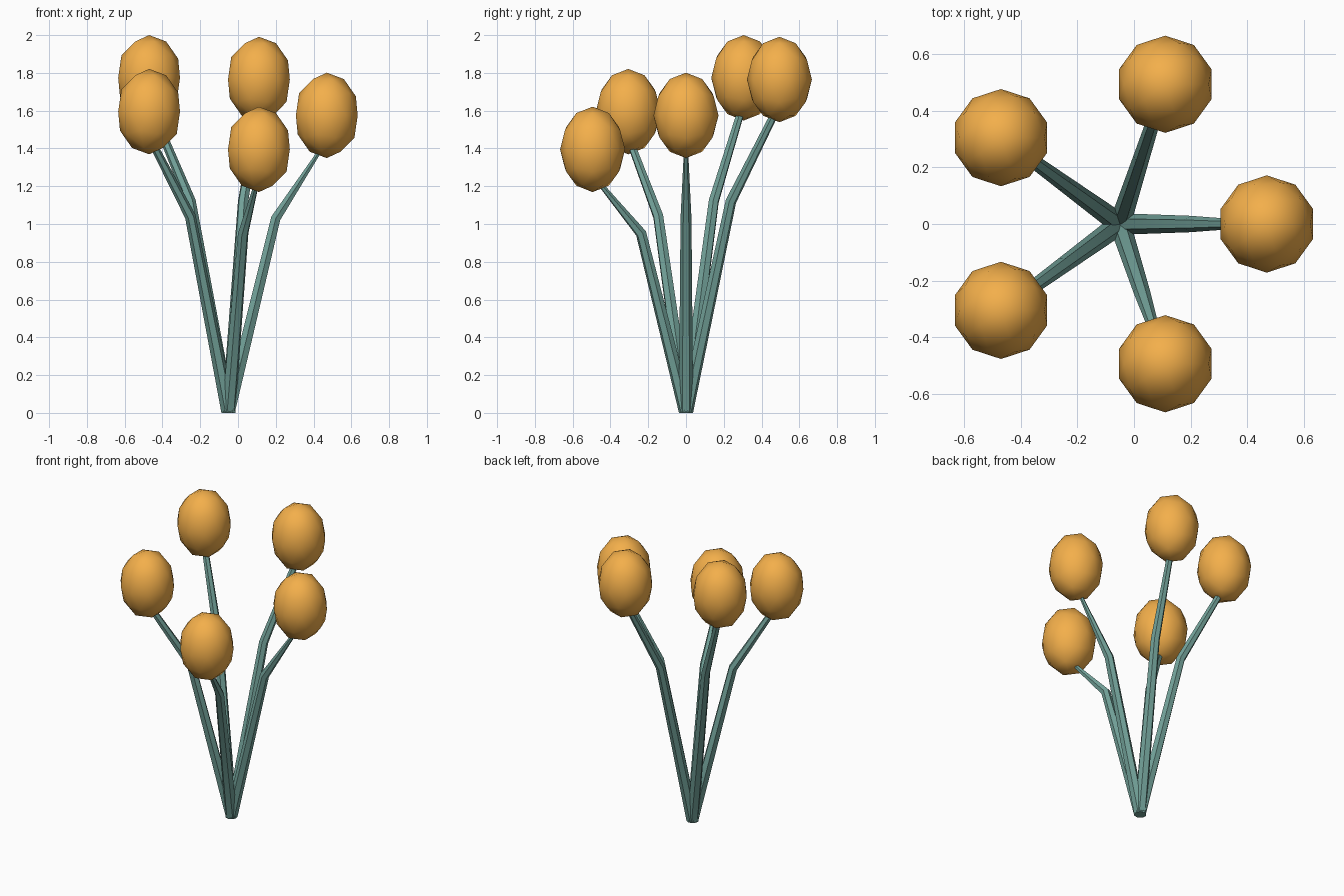
import bpy, bmesh, math
from mathutils import Vector, Matrix

if "Cube" in bpy.data.objects:
    bpy.data.objects.remove(bpy.data.objects["Cube"])


def material(name, color):
    m = bpy.data.materials.new(name)
    m.diffuse_color = color
    m.use_nodes = True
    m.node_tree.nodes["Principled BSDF"].inputs["Base Color"].default_value = m.diffuse_color
    return m


GREEN = material("stem_green", (0.17, 0.36, 0.32, 1))
ORANGE = material("blossom_orange", (0.90, 0.43, 0.07, 1))


def finish(bm, name, mat):
    bmesh.ops.recalc_face_normals(bm, faces=bm.faces)
    for f in bm.faces:
        f.smooth = True
    me = bpy.data.meshes.new(name)
    bm.to_mesh(me)
    bm.free()
    me.materials.append(mat)
    ob = bpy.data.objects.new(name, me)
    bpy.context.collection.objects.link(ob)
    return ob


def stem(name, path, radii, axes, side, sides=6):
    # Tapered tube: one ring per path point, each ring facing its axis
    bm = bmesh.new()
    rings = []
    for p, r, ax in zip(path, radii, axes):
        out = side.cross(ax).normalized()
        rings.append([bm.verts.new(p + r * (math.cos(t) * side + math.sin(t) * out))
                      for t in (2 * math.pi * i / sides for i in range(sides))])
    for a, b in zip(rings, rings[1:]):
        for i in range(sides):
            j = (i + 1) % sides
            bm.faces.new((a[i], a[j], b[j], b[i]))
    bm.faces.new(rings[0])
    bm.faces.new(rings[-1])
    ob = finish(bm, name, GREEN)
    bpy.ops.object.select_all(action='DESELECT')
    ob.select_set(True)
    bpy.context.view_layer.objects.active = ob
    bpy.ops.object.shade_smooth_by_angle(angle=math.radians(40))


def blossom(name, centre, yaw):
    # Low-poly egg
    bm = bmesh.new()
    mat = (Matrix.Translation(centre) @ Matrix.Rotation(yaw, 4, 'Z')
           @ Matrix.Diagonal((0.172, 0.172, 0.226, 1)))
    bmesh.ops.create_icosphere(bm, subdivisions=2, radius=1, matrix=mat)
    finish(bm, name, ORANGE)


# Blossom height, bend height and tip radius for each stem, going round the base
plants = [(1.575, 1.03, 0.009), (1.765, 1.12, 0.020), (1.774, 1.12, 0.020),
          (1.595, 1.04, 0.020), (1.395, 0.95, 0.011)]
base = Vector((-0.05, 0, 0))
up = Vector((0, 0, 1))

for i, (top_z, bend_z, tip_r) in enumerate(plants):
    a = math.radians(72 * i)
    out = Vector((math.cos(a), math.sin(a), 0))
    side = Vector((-math.sin(a), math.cos(a), 0))
    bend = base + out * 0.25 + up * bend_z
    tip = base + out * 0.515 + up * (top_z - 0.14)
    d1 = (bend - base).normalized()
    d2 = (tip - bend).normalized()
    stem(f"stem_{i + 1}", [base, bend, tip], [0.038, 0.029, tip_r],
         [up, (d1 + d2).normalized(), d2], side)
    blossom(f"blossom_{i + 1}", base + out * 0.52 + up * top_z, a)
